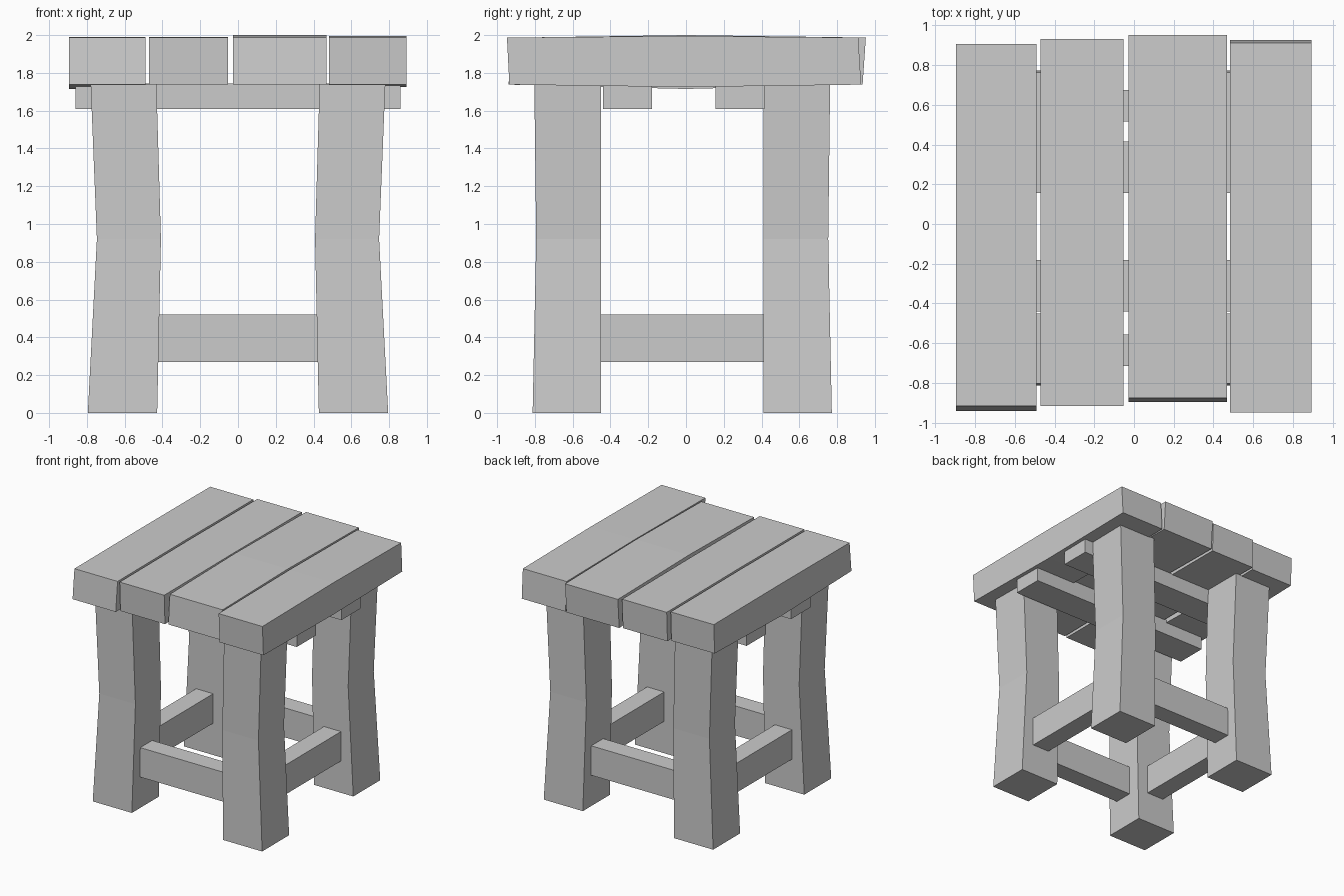
import bpy, bmesh

if "Cube" in bpy.data.objects:
    bpy.data.objects.remove(bpy.data.objects["Cube"])


def loft(name, rings):
    """Skin matching closed rings of points and cap both ends."""
    bm = bmesh.new()
    vs = [[bm.verts.new(p) for p in r] for r in rings]
    n = len(vs[0])
    for a, b in zip(vs, vs[1:]):
        for i in range(n):
            j = (i + 1) % n
            bm.faces.new((a[i], a[j], b[j], b[i]))
    bm.faces.new(vs[0][::-1])
    bm.faces.new(vs[-1])
    bmesh.ops.recalc_face_normals(bm, faces=bm.faces)
    me = bpy.data.meshes.new(name)
    bm.to_mesh(me)
    bm.free()
    ob = bpy.data.objects.new(name, me)
    bpy.context.collection.objects.link(ob)
    return ob


def ring_z(x0, x1, y0, y1, z):
    return [(x0, y0, z), (x1, y0, z), (x1, y1, z), (x0, y1, z)]


def ring_y(x0, x1, z0, z1, y_low, y_high):
    return [(x0, y_low, z0), (x1, y_low, z0), (x1, y_high, z1), (x0, y_high, z1)]


def box(name, x0, x1, y0, y1, z0, z1):
    return loft(name, [ring_z(x0, x1, y0, y1, z0), ring_z(x0, x1, y0, y1, z1)])


YC = -0.02  # the leg frame sits slightly towards the front

# Legs, pinched at mid height: z, inner x, outer x, inner y, outer y
LEG = [(0, 0.428, 0.795, 0.43, 0.792),
       (0.92, 0.408, 0.747, 0.43, 0.773),
       (1.74, 0.432, 0.78, 0.43, 0.783)]
for sx, side in ((-1, "left"), (1, "right")):
    for sy, end in ((-1, "front"), (1, "back")):
        loft(f"{end}_{side}_leg",
             [ring_z(sx * xi, sx * xo, YC + sy * yi, YC + sy * yo, z)
              for z, xi, xo, yi, yo in LEG])

# Stretchers low between the legs
for s, a, b in ((-1, "front", "left"), (1, "back", "right")):
    y, x = YC + s * 0.615, s * 0.6
    box(f"{a}_stretcher", -0.42, 0.42, y - 0.08, y + 0.08, 0.27, 0.52)
    box(f"{b}_stretcher", x - 0.08, x + 0.08, -0.45, 0.41, 0.27, 0.52)

# Cross battens under the seat
for y0, y1, end in ((-0.44, -0.18, "front"), (0.157, 0.415, "back")):
    box(f"{end}_batten", -0.86, 0.86, y0, y1, 1.61, 1.745)

# Seat planks with slanted ends and a slight bow in the middle:
# x0, x1, front y low/high, back y low/high, middle z low/high
PLANKS = [(-0.895, -0.49, -0.94, -0.915, 0.895, 0.905, 1.715, 1.99),
          (-0.47, -0.052, -0.905, -0.915, 0.92, 0.93, 1.74, 1.99),
          (-0.027, 0.468, -0.895, -0.875, 0.935, 0.952, 1.75, 2.0),
          (0.482, 0.893, -0.935, -0.948, 0.927, 0.912, 1.725, 1.995)]
for i, (x0, x1, fl, fh, bl, bh, zl, zh) in enumerate(PLANKS):
    loft(f"seat_plank_{i + 1}", [ring_y(x0, x1, 1.738, 1.987, fl, fh),
                                 ring_y(x0, x1, zl, zh, 0, 0),
                                 ring_y(x0, x1, 1.738, 1.987, bl, bh)])
